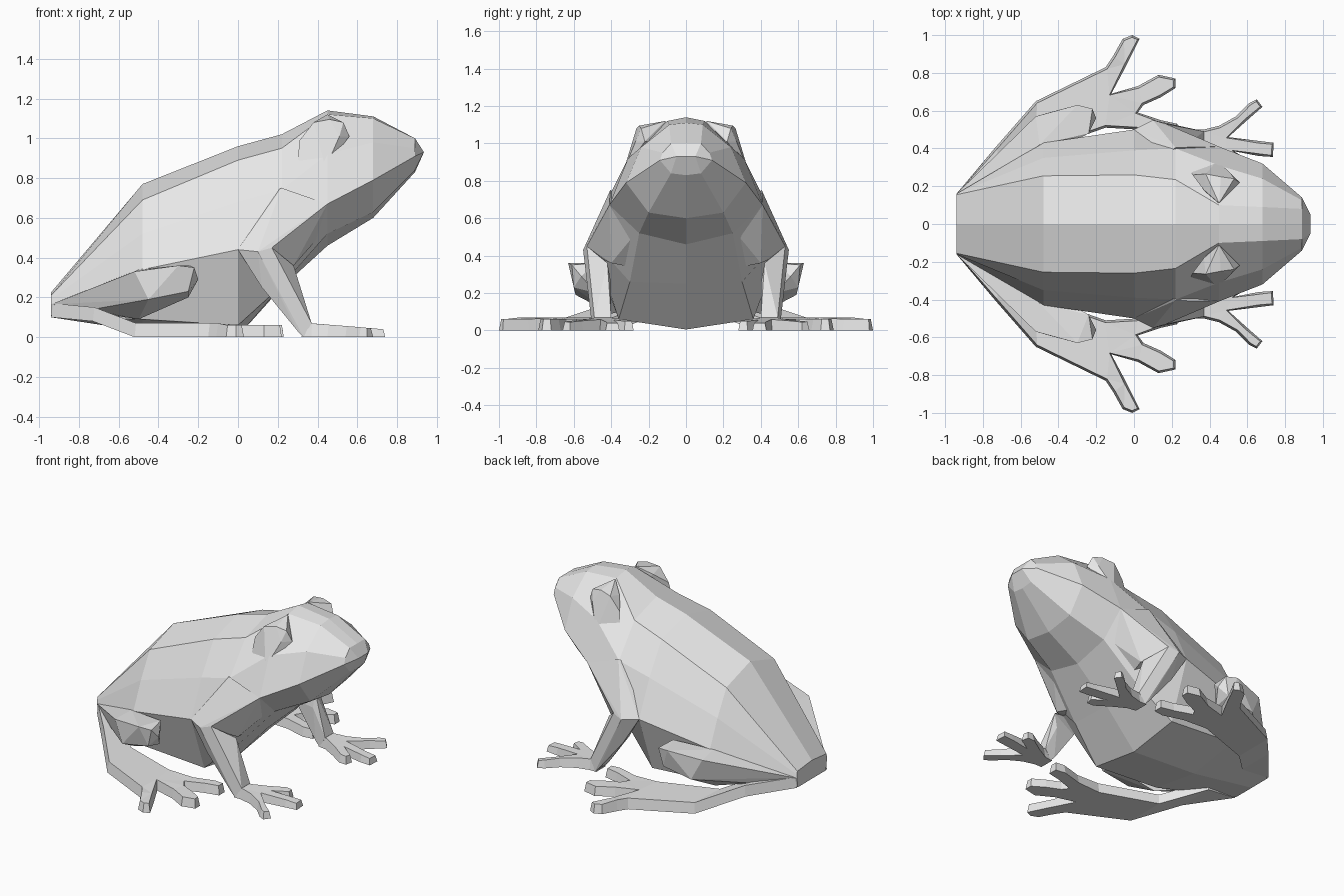
import bpy
import bmesh
from mathutils import Vector

cube = bpy.data.objects.get("Cube")
if cube:
    bpy.data.objects.remove(cube, do_unlink=True)

grey = bpy.data.materials.new("plain_grey")
grey.use_nodes = True
grey.diffuse_color = (0.8, 0.8, 0.8, 1)
grey.node_tree.nodes["Principled BSDF"].inputs["Base Color"].default_value = (0.8, 0.8, 0.8, 1)


def finish(name, bm, mirrored=True):
    """Turn a bmesh into a flat-shaded object, mirrored across the body's midline."""
    bmesh.ops.recalc_face_normals(bm, faces=bm.faces)
    mesh = bpy.data.meshes.new(name)
    bm.to_mesh(mesh)
    bm.free()
    mesh.materials.append(grey)
    obj = bpy.data.objects.new(name, mesh)
    bpy.context.collection.objects.link(obj)
    if mirrored:
        mod = obj.modifiers.new("mirror", 'MIRROR')
        mod.use_axis = (False, True, False)
        mod.use_mirror_merge = False


def hull(name, points):
    """Faceted solid wrapped around a few corner points."""
    bm = bmesh.new()
    for p in points:
        bm.verts.new(p)
    bmesh.ops.convex_hull(bm, input=bm.verts[:])
    loose = [v for v in bm.verts if not v.link_faces]
    bmesh.ops.delete(bm, geom=loose, context='VERTS')
    bmesh.ops.dissolve_limit(bm, angle_limit=0.06, verts=bm.verts[:], edges=bm.edges[:])
    finish(name, bm)


def slab(name, outline, bottom, top, slope=0.012):
    """Foot cut from an anticlockwise outline, with sides sloping in to the top."""
    bm = bmesh.new()
    pts = [Vector(p) for p in outline]
    n = len(pts)
    low, high = [], []
    for i, p in enumerate(pts):
        along = (pts[(i + 1) % n] - p).normalized() + (p - pts[i - 1]).normalized()
        inner = p + Vector((-along.y, along.x)).normalized() * slope
        low.append(bm.verts.new((p.x, p.y, 0)))
        high.append(bm.verts.new((inner.x, inner.y, .05)))
    for i in range(n):
        j = (i + 1) % n
        bm.faces.new((low[i], low[j], high[j], high[i]))
    caps = [bm.faces.new(low[::-1]), bm.faces.new(high)]
    # Fill the flat caps first, then raise the corners to their heights
    bm.normal_update()
    bmesh.ops.triangulate(bm, faces=caps)
    for p, a, b in zip(pts, low, high):
        a.co.z, b.co.z = bottom(p.x), top(p.x)
    finish(name, bm)


# Body and head: half sections from spine to belly, as x and (y, z) pairs
sections = [
    (-0.94, [(0, .225), (.155, .21), (.16, .19), (.16, .165), (.15, .10), (0, .10)]),
    (-0.48, [(0, .77), (.255, .69), (.35, .52), (.43, .34), (.36, .09), (0, .03)]),
    (0.00, [(0, .96), (.26, .89), (.39, .68), (.50, .44), (.36, .06), (0, .005)]),
    (0.22, [(0, 1.02), (.235, .95), (.40, .74), (.49, .47), (.30, .26), (0, .25)]),
    (0.45, [(0, 1.14), (.10, 1.12), (.31, .92), (.41, .67), (.25, .52), (0, .46)]),
    (0.68, [(0, 1.11), (.09, 1.10), (.24, .98), (.32, .79), (.20, .63), (0, .60)]),
    (0.89, [(0, 1.00), (.08, 1.00), (.125, .95), (.14, .91), (.08, .84), (0, .83)]),
]
bm = bmesh.new()
rings = []
for x, half in sections:
    ring = half + [(-y, z) for y, z in half[-2:0:-1]]
    rings.append([bm.verts.new((x, y, z)) for y, z in ring])
for a, b in zip(rings, rings[1:]):
    for i in range(len(a)):
        j = (i + 1) % len(a)
        bm.faces.new((a[i], a[j], b[j], b[i]))
bm.faces.new(rings[0])
# Blunt snout tip
left_tip, right_tip = [bm.verts.new((0.935, y, .93)) for y in (.05, -.05)]
r = rings[-1]
bm.faces.new((r[9], r[0], r[1], left_tip, right_tip))
bm.faces.new((r[1], r[2], r[3], left_tip))
bm.faces.new((r[3], r[4], left_tip))
bm.faces.new((r[4], r[5], r[6], right_tip, left_tip))
bm.faces.new((r[6], r[7], right_tip))
bm.faces.new((r[7], r[8], r[9], right_tip))
finish("body", bm, mirrored=False)

# Brow bumps over the eyes
hull("eye_brow", [(.30, .28, .89), (.31, .26, .99), (.38, .265, 1.08), (.45, .11, 1.12),
                  (.46, .25, 1.095), (.53, .24, 1.08), (.56, .22, 1.01), (.51, .27, 1.01),
                  (.44, .335, .85), (.37, .18, 1.06), (.45, .10, 1.0)])

# Front limbs
hull("upper_arm", [(.22, .405, .75), (.45, .41, .67), (.17, .53, .45), (.0, .50, .44),
                   (.10, .55, .43), (.28, .40, .36), (.10, .35, .35), (.10, .30, .70),
                   (.43, .26, .53), (.26, .30, .34)])
hull("forearm", [(.0, .50, .44), (.10, .55, .43), (.17, .53, .45), (.28, .42, .36),
                 (.12, .50, .25), (.13, .42, .26), (.27, .50, .25), (.28, .40, .25),
                 (.30, .50, .03), (.33, .50, .0), (.37, .49, .07), (.37, .40, .07),
                 (.30, .40, .03), (.33, .40, .0)])
hand = [(.32, .40), (.38, .39), (.47, .34), (.56, .28), (.61, .28), (.62, .33), (.53, .385),
        (.66, .36), (.735, .355), (.74, .43), (.66, .44), (.50, .46), (.60, .55),
        (.68, .62), (.65, .66), (.61, .64), (.54, .57), (.45, .52), (.37, .50), (.32, .50)]
slab("front_foot", hand, lambda x: 0, lambda x: .07 - .08 * max(0, x - .36))

# Hind limbs
hull("thigh", [(-.94, .16, .165), (-.90, .10, .15), (-.73, .33, .14), (-.52, .57, .33),
               (-.30, .63, .36), (-.22, .61, .35), (-.20, .56, .29), (-.25, .60, .23),
               (-.50, .42, .34), (-.24, .48, .36), (-.25, .48, .20), (-.45, .59, .19),
               (-.50, .40, .09)])
hind = [(-.94, .16), (-.73, .16), (-.52, .38), (-.15, .51), (.02, .50), (.16, .46), (.23, .47),
        (.23, .53), (.14, .55), (.02, .59), (.05, .63), (.14, .67), (.22, .72), (.22, .77),
        (.13, .79), (.02, .73), (-.12, .69), (-.04, .84), (.03, .98), (-.01, 1.0),
        (-.06, .98), (-.11, .89), (-.15, .83), (-.52, .65), (-.73, .41)]


def sole(x):
    """Underside height: flat on the ground, rising towards the rump."""
    return 0 if x > -.6 else (.08 if x > -.8 else .10)


slab("hind_foot", hind, sole, lambda x: sole(x) + (.07 if x < -.1 else .06))
